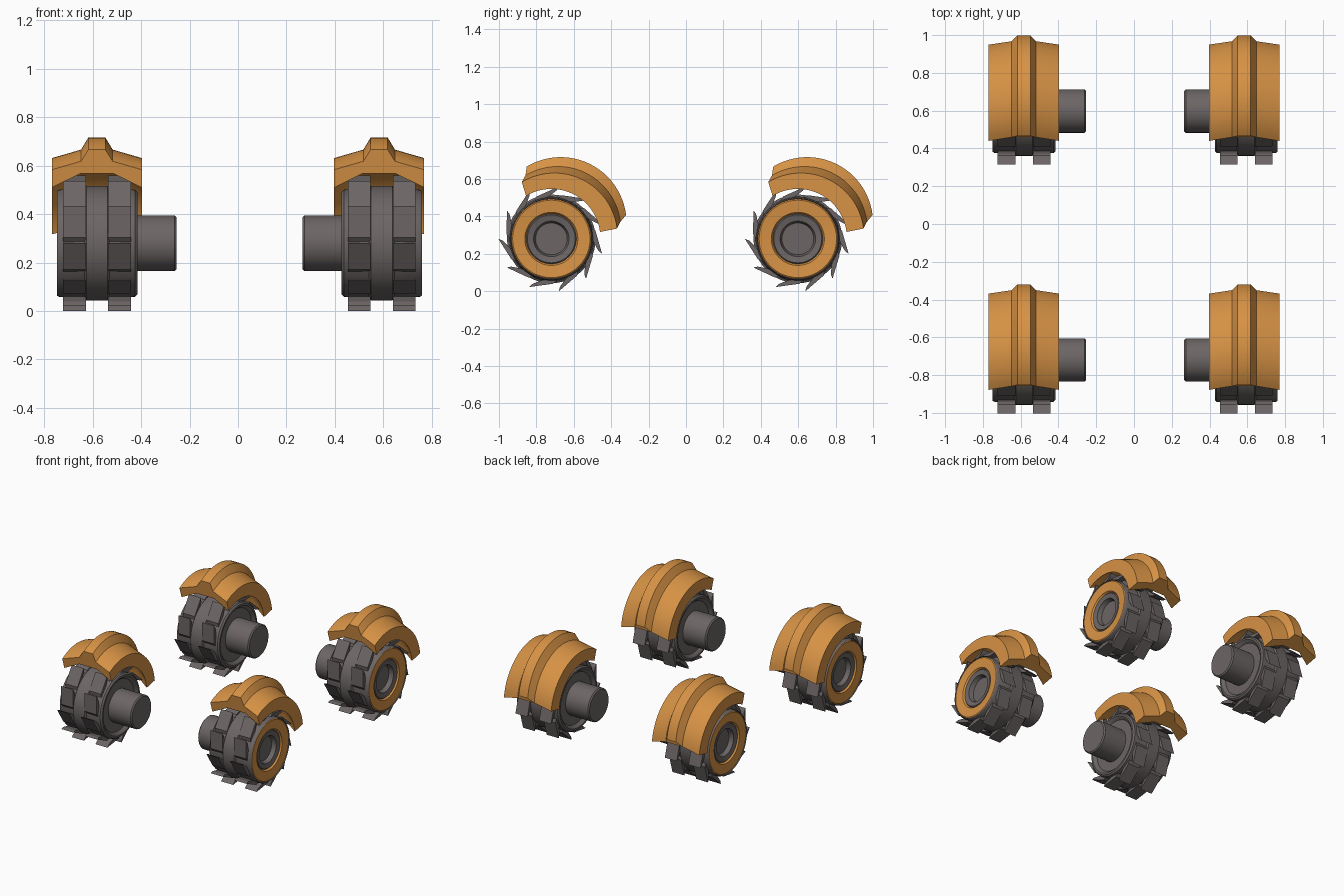
import bpy, bmesh
from math import sin, cos, radians, pi

if "Cube" in bpy.data.objects:
    bpy.data.objects.remove(bpy.data.objects["Cube"])


def material(name, rgb):
    m = bpy.data.materials.new(name)
    m.diffuse_color = (*rgb, 1)
    m.use_nodes = True
    m.node_tree.nodes["Principled BSDF"].inputs["Base Color"].default_value = m.diffuse_color
    return m


ORANGE = material("orange_paint", (0.68, 0.29, 0.06))
DARK = material("dark_rubber", (0.15, 0.13, 0.13))


def finish(name, bm, mat, loc, angle):
    bmesh.ops.remove_doubles(bm, verts=bm.verts, dist=1e-5)
    bmesh.ops.recalc_face_normals(bm, faces=bm.faces)
    me = bpy.data.meshes.new(name)
    bm.to_mesh(me)
    bm.free()
    me.materials.append(mat)
    ob = bpy.data.objects.new(name, me)
    ob.location = loc
    bpy.context.collection.objects.link(ob)
    bpy.ops.object.select_all(action='DESELECT')
    ob.select_set(True)
    bpy.context.view_layer.objects.active = ob
    bpy.ops.object.shade_smooth_by_angle(angle=radians(angle))
    return ob


def lathe(name, profile, side, mat, loc, closed=False, n=48):
    """Revolve (x, radius) points about the x axis; side flips outward x."""
    bm = bmesh.new()
    rings = [[bm.verts.new((side * x, r * cos(2 * pi * i / n), r * sin(2 * pi * i / n)))
              for i in range(n)] if r > 0 else [bm.verts.new((side * x, 0, 0))] * n
             for x, r in profile]
    pairs = list(zip(rings, rings[1:] + rings[:1]))
    for a, b in pairs if closed else pairs[:-1]:
        for i in range(n):
            j = (i + 1) % n
            bm.faces.new(list(dict.fromkeys((a[i], a[j], b[j], b[i]))))
    return finish(name, bm, mat, loc, 30)


# Wheel with axle on the inside and a recessed hub on the outside
WHEEL = [(-.328, 0), (-.328, .107), (-.320, .115), (-.145, .115), (-.145, .180),
         (-.158, .190), (-.166, .200), (-.166, .212), (-.156, .222), (-.052, .226),
         (-.044, .237), (.044, .237), (.052, .226), (.156, .222), (.166, .216),
         (.150, .212), (.145, .134), (.152, .128), (.145, .095), (.115, .085), (.115, 0)]
RIM = [(.140, .213), (.160, .213), (.164, .207), (.158, .142), (.146, .134), (.140, .134)]
# Hooked tread lug: (radius, degrees behind the tip)
LUG = [(.283, 0), (.260, 2), (.226, 12), (.218, 22), (.218, 33), (.240, 27)]


def treads(name, loc):
    bm = bmesh.new()
    for k in range(11):
        for x0, x1 in ((-.14, -.046), (.046, .14)):
            ends = []
            for x in (x0, x1):
                ends.append([bm.verts.new((x, r * cos(radians(180 + k * 360 / 11 + a)),
                                           r * sin(radians(180 + k * 360 / 11 + a))))
                             for r, a in LUG])
                bm.faces.new(ends[-1])
            for i in range(len(LUG)):
                j = (i + 1) % len(LUG)
                bm.faces.new((ends[0][i], ends[0][j], ends[1][j], ends[1][i]))
    finish(name, bm, DARK, loc, 15)


# Fender section: (x, arc centre y, arc centre z, arc radius)
HALF = [(.035, .050, .085, .352), (.065, .035, .050, .337), (.186, .016, .014, .338)]
UNDER = [(.186, .0, .005, .262), (.07, .022, .030, .300)]
SECTION = HALF + UNDER
SECTION = SECTION + [(-x, y, z, r) for x, y, z, r in reversed(SECTION)]


def fender(name, loc, n=24):
    bm = bmesh.new()
    rows = []
    for i in range(n + 1):
        a = radians(121 + (7 - 121) * i / n)
        rows.append([bm.verts.new((x, y + r * cos(a), z + r * sin(a)))
                     for x, y, z, r in SECTION])
    for a, b in zip(rows, rows[1:]):
        for i in range(len(SECTION)):
            j = (i + 1) % len(SECTION)
            bm.faces.new((a[i], a[j], b[j], b[i]))
    bm.faces.new(rows[0])
    bm.faces.new(rows[-1])
    finish(name, bm, ORANGE, loc, 12)


for end, y in (("front", -.72), ("rear", .598)):
    for label, side, wx in (("left", -1, -.582), ("right", 1, .594)):
        tag = f"{end}_{label}"
        centre = (wx, y, .28)
        lathe(f"{tag}_wheel", WHEEL, side, DARK, centre)
        lathe(f"{tag}_rim_ring", RIM, side, ORANGE, centre, closed=True)
        treads(f"{tag}_tread_lugs", centre)
        fender(f"{tag}_fender", (side * .583, y, .28))
